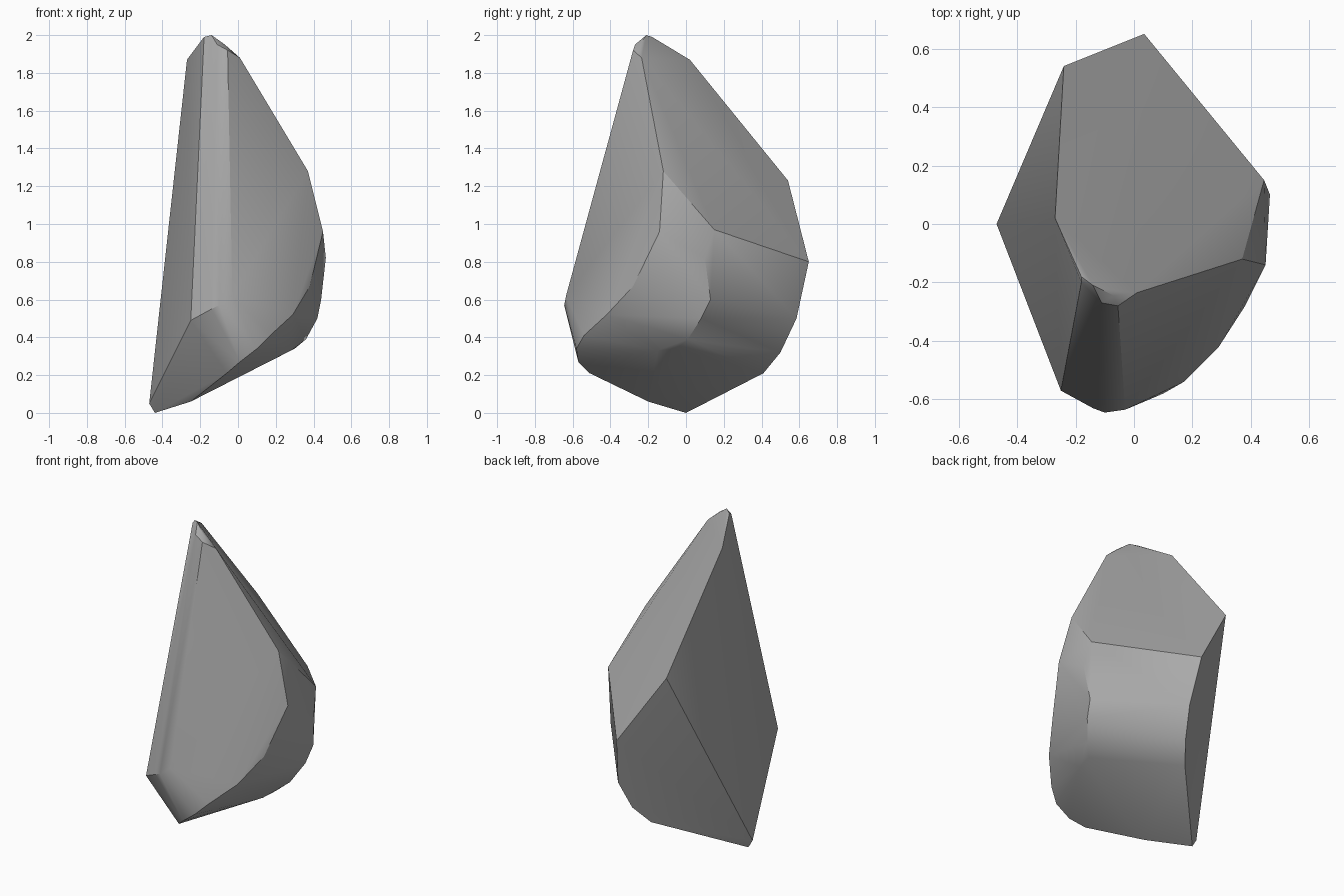
import bpy
import bmesh
from math import radians

cube = bpy.data.objects.get("Cube")
if cube:
    bpy.data.objects.remove(cube, do_unlink=True)

# Grey stone
stone = bpy.data.materials.new("grey stone")
stone.use_nodes = True
colour = (0.40, 0.40, 0.40, 1)
stone.diffuse_color = colour
shader = stone.node_tree.nodes["Principled BSDF"]
shader.inputs["Base Color"].default_value = colour
shader.inputs["Roughness"].default_value = 0.9

# Corner groups of the cleaved rock
peak = [(-.27, .02, 1.87), (-.18, -.18, 1.99), (-.14, -.21, 2), (-.18, -.2, 1.98),
        (-.07, -.245, 1.95), (-.11, -.27, 1.95), (-.055, -.28, 1.92), (.01, -.235, 1.88)]
back_rim = [(-.24, .54, 1.23), (.035, .65, .8), (.07, .585, .5),
            (.03, .5, .32), (-.04, .41, .21)]
side_rim = [(.37, -.12, 1.28), (.445, .15, .97), (.465, .1, .82), (.45, -.14, .96),
            (.44, .13, .6), (.42, .08, .5), (.36, .01, .39), (.3, -.05, .34), (.28, -.15, .33)]
front_rim = [(.38, -.28, .67), (.29, -.42, .52), (.17, -.54, .41), (.1, -.58, .34),
             (-.25, -.57, .49), (-.14, -.63, .55), (-.1, -.645, .57), (-.03, -.635, .62)]
foot = [(-.47, 0, .05), (-.44, 0, 0), (-.25, -.2, .06), (-.06, -.51, .21), (.01, -.57, .27)]

# Wrap the corners in a hull and merge the flat facets
bm = bmesh.new()
for corner in peak + back_rim + side_rim + front_rim + foot:
    bm.verts.new(corner)
hull = bmesh.ops.convex_hull(bm, input=bm.verts)
loose = [v for v in bm.verts if not v.link_faces]
bmesh.ops.delete(bm, geom=loose, context='VERTS')
bmesh.ops.dissolve_limit(bm, angle_limit=radians(3), verts=bm.verts, edges=bm.edges)
bmesh.ops.recalc_face_normals(bm, faces=bm.faces)

mesh = bpy.data.meshes.new("rock")
bm.to_mesh(mesh)
bm.free()
mesh.materials.append(stone)
rock = bpy.data.objects.new("rock", mesh)
bpy.context.collection.objects.link(rock)

# Soften the shallow facets, keep the cleaved edges crisp
bpy.ops.object.select_all(action='DESELECT')
rock.select_set(True)
bpy.context.view_layer.objects.active = rock
bpy.ops.object.shade_smooth_by_angle(angle=radians(30))
